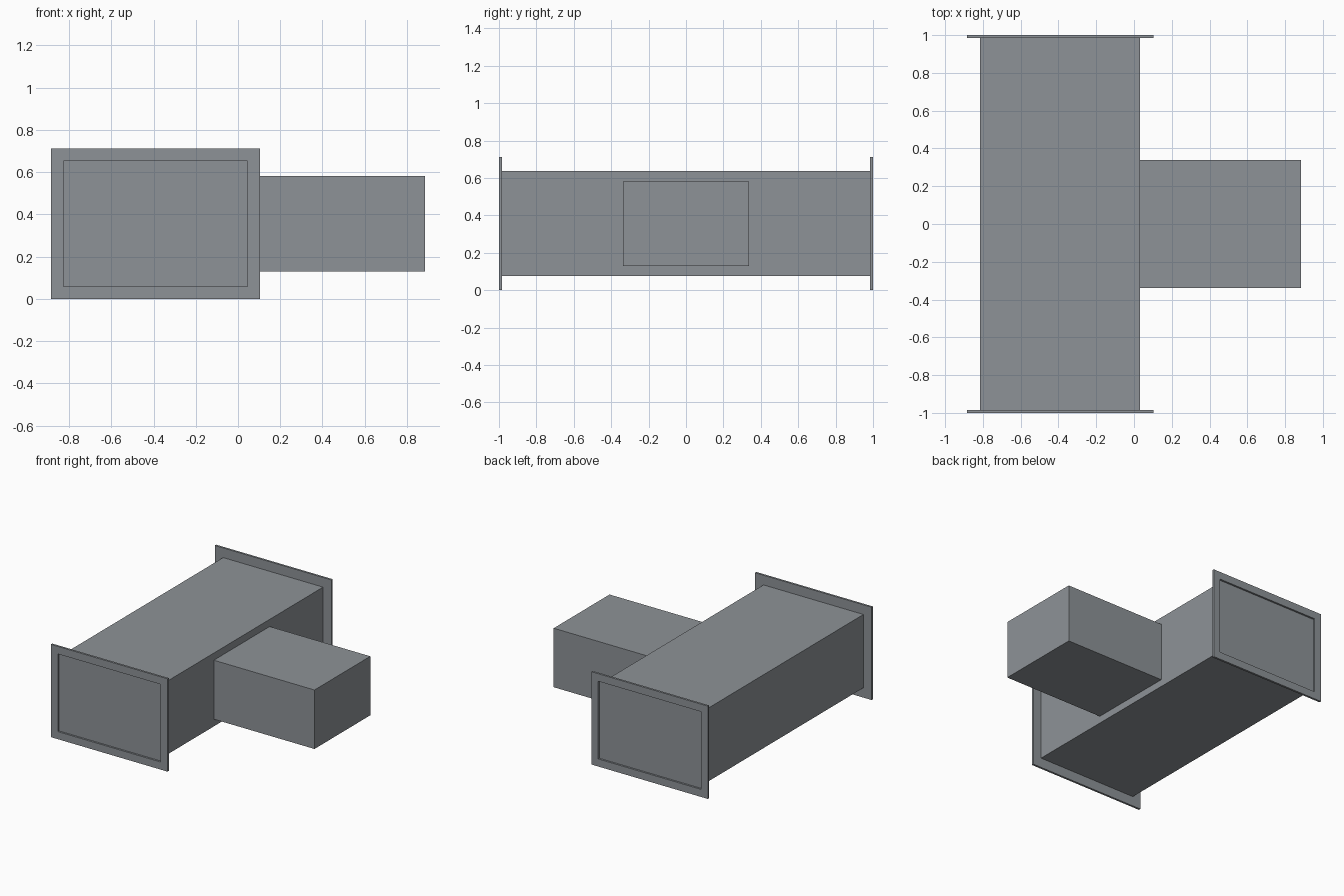
import bpy
import bmesh
from mathutils import Vector

cube = bpy.data.objects.get("Cube")
if cube:
    bpy.data.objects.remove(cube, do_unlink=True)

# Galvanised sheet metal
metal = bpy.data.materials.new("galvanised_grey")
colour = (0.27, 0.29, 0.31, 1.0)
metal.diffuse_color = colour
metal.use_nodes = True
metal.node_tree.nodes["Principled BSDF"].inputs["Base Color"].default_value = colour


def box(name, low, high, recess=None):
    """Flat-sided box; recess = (end direction, rim width, depth)."""
    low, high = Vector(low), Vector(high)
    bm = bmesh.new()
    bmesh.ops.create_cube(bm, size=1)
    for v in bm.verts:
        v.co = (low + high) / 2 + v.co * (high - low)
    bm.normal_update()
    if recess:
        side, rim, depth = recess
        panel = next(f for f in bm.faces if f.normal.y * side > 0.9)
        bmesh.ops.inset_region(bm, faces=[panel], thickness=rim)
        # Step the panel straight back inside the rim
        result = bmesh.ops.extrude_discrete_faces(bm, faces=[panel])
        for v in result["faces"][0].verts:
            v.co.y -= side * depth
    mesh = bpy.data.meshes.new(name)
    bm.to_mesh(mesh)
    bm.free()
    mesh.materials.append(metal)
    obj = bpy.data.objects.new(name, mesh)
    bpy.context.collection.objects.link(obj)
    return obj


# Main duct and side branch
box("main_duct", (-0.815, -0.985, 0.075), (0.032, 0.985, 0.637))
box("side_branch", (0.03, -0.338, 0.13), (0.885, 0.338, 0.582))

# End flanges with recessed panels
for name, side in (("front_flange", -1), ("back_flange", 1)):
    y0, y1 = sorted((side * 0.984, side))
    box(name, (-0.885, y0, 0), (0.103, y1, 0.711), (side, 0.082, 0.014))
